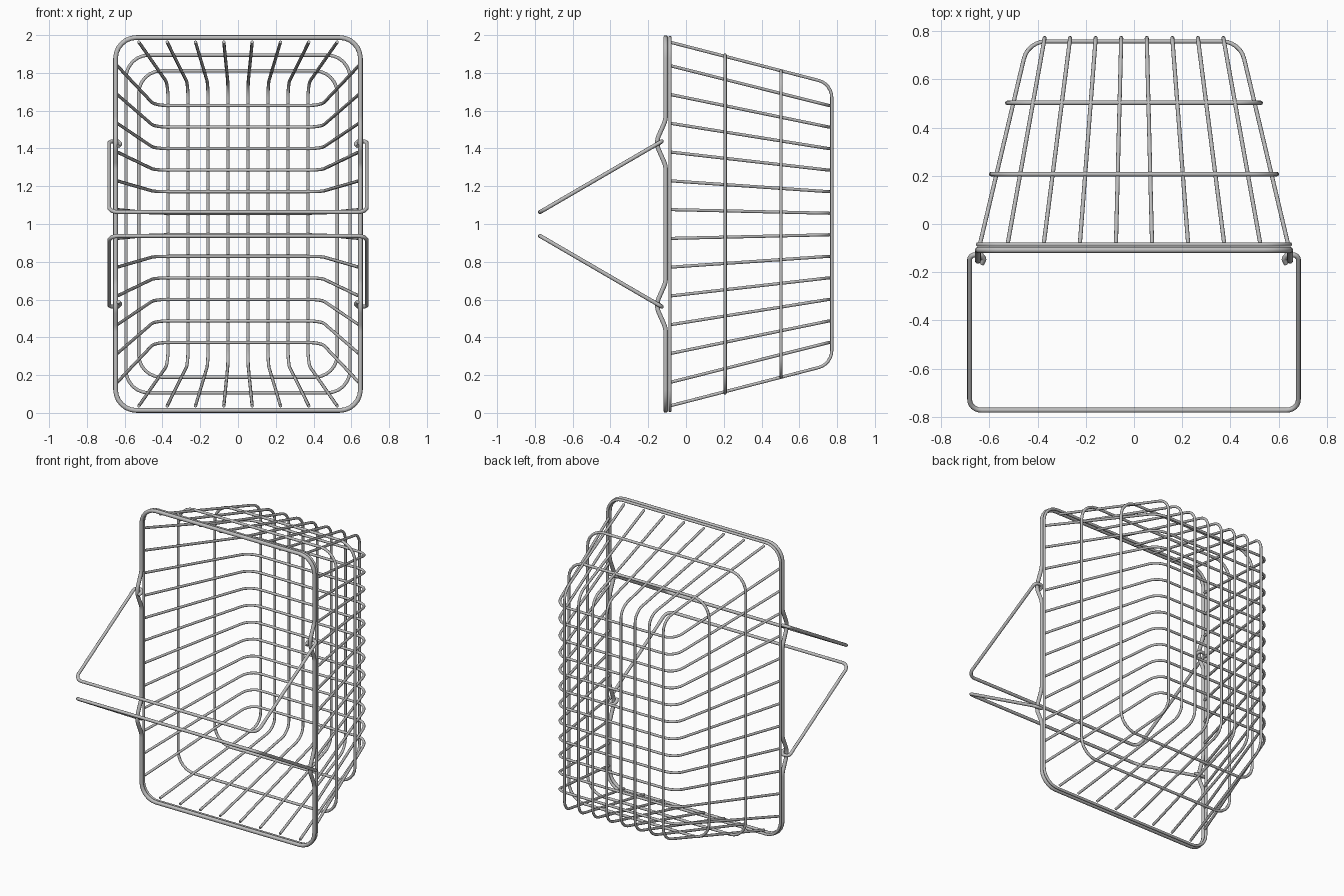
import bpy, math
from mathutils import Vector

if "Cube" in bpy.data.objects:
    bpy.data.objects.remove(bpy.data.objects["Cube"], do_unlink=True)

steel = bpy.data.materials.new("light_grey_steel")
steel.use_nodes = True
GREY = (0.52, 0.52, 0.52, 1.0)
steel.diffuse_color = GREY
steel.node_tree.nodes["Principled BSDF"].inputs["Base Color"].default_value = GREY


def rounded(points, radii, closed, steps=6):
    """Replace each corner of a path by an arc of the given radius."""
    pts = [Vector(p) for p in points]
    n, out = len(pts), []
    for i, p in enumerate(pts):
        if not closed and i in (0, n - 1):
            out.append(p)
            continue
        a, b = pts[i - 1] - p, pts[(i + 1) % n] - p
        turn = math.pi - a.angle(b)
        t = min(radii[i] * math.tan(turn / 2), a.length * 0.48, b.length * 0.48)
        r = t / math.tan(turn / 2)
        a.normalize()
        b.normalize()
        centre = p + (a + b).normalized() * (r / math.cos(turn / 2))
        start, end = p + a * t - centre, p + b * t - centre
        for k in range(steps + 1):
            f = k / steps
            out.append(centre + (start * math.sin((1 - f) * turn)
                                 + end * math.sin(f * turn)) / math.sin(turn))
    return out


def wire(name, points, thickness, radii, closed=False):
    """Round steel rod bent along a path."""
    path = rounded(points, radii, closed)
    curve = bpy.data.curves.new(name, "CURVE")
    curve.dimensions = "3D"
    curve.bevel_depth = thickness
    curve.bevel_resolution = 3
    curve.use_fill_caps = True
    spline = curve.splines.new("POLY")
    spline.points.add(len(path) - 1)
    for sp, p in zip(spline.points, path):
        sp.co = (*p, 1.0)
    spline.use_cyclic_u = closed
    curve.materials.append(steel)
    obj = bpy.data.objects.new(name, curve)
    bpy.context.collection.objects.link(obj)
    bpy.ops.object.select_all(action="DESELECT")
    obj.select_set(True)
    bpy.context.view_layer.objects.active = obj
    bpy.ops.object.convert(target="MESH")
    bpy.ops.object.shade_smooth_by_angle(angle=math.radians(50))


def hoop(name, y, half_x, half_z, thickness, corner):
    corners = [(-half_x, y, 1 - half_z), (half_x, y, 1 - half_z),
               (half_x, y, 1 + half_z), (-half_x, y, 1 + half_z)]
    wire(name, corners, thickness, [corner] * 4, True)


# Front rim, kinked forward at four places to hold the handles
RIM_X, RIM_Z, RIM_Y, KINK_Y = 0.648, 0.987, -0.108, -0.152
kink = [(-0.55, RIM_Y), (-0.45, KINK_Y), (-0.41, KINK_Y), (-0.31, RIM_Y)]
side = kink + [(-z, y) for z, y in reversed(kink)]
rim = [(-RIM_X, RIM_Y, 1 - RIM_Z), (RIM_X, RIM_Y, 1 - RIM_Z)]
rim += [(RIM_X, y, 1 + z) for z, y in side]
rim += [(RIM_X, RIM_Y, 1 + RIM_Z), (-RIM_X, RIM_Y, 1 + RIM_Z)]
rim += [(-RIM_X, y, 1 + z) for z, y in reversed(side)]
wire("front_rim", rim, 0.0125, [0.11] * 2 + [0.1] * 8 + [0.11] * 2 + [0.1] * 8, True)

# Hoops around the basket
hoop("inner_rim", -0.085, RIM_X, RIM_Z, 0.0088, 0.11)
hoop("front_hoop", 0.207, 0.593, 0.894, 0.0092, 0.12)
hoop("rear_hoop", 0.503, 0.526, 0.811, 0.0092, 0.12)

# Wires running across, from side to side around the back
for i in range(12):
    k = i - 5.5
    front_z, back_z = 1 + k * 0.1525, 1 + k * 0.114
    wire(f"cross_wire_{i + 1}",
         [(-0.64, -0.086, front_z), (-0.44, 0.758, back_z),
          (0.44, 0.758, back_z), (0.64, -0.086, front_z)],
         0.0085, [0.095] * 4)

# Wires running up, from bottom to top around the back
for i in range(8):
    k = i - 3.5
    front_x, back_x = k * 0.15, k * 0.106
    wire(f"upright_wire_{i + 1}",
         [(front_x, -0.086, 0.037), (back_x, 0.772, 0.258),
          (back_x, 0.772, 1.742), (front_x, -0.086, 1.963)],
         0.0085, [0.095] * 4)

# Two swinging handles with hooked ends
hook_radii = [0.01, 0.01, 0.01, 0.03, 0.05]
for name, s in (("upper_handle", 1), ("lower_handle", -1)):
    half = [(0.632, -0.165, 0.412), (0.622, -0.145, 0.425), (0.635, -0.128, 0.438),
            (0.682, -0.128, 0.438), (0.682, -0.773, 0.063)]
    path = [(x, y, 1 + s * z) for x, y, z in half]
    path += [(-x, y, z) for x, y, z in reversed(path)]
    wire(name, path, 0.0105, hook_radii + hook_radii[::-1])
